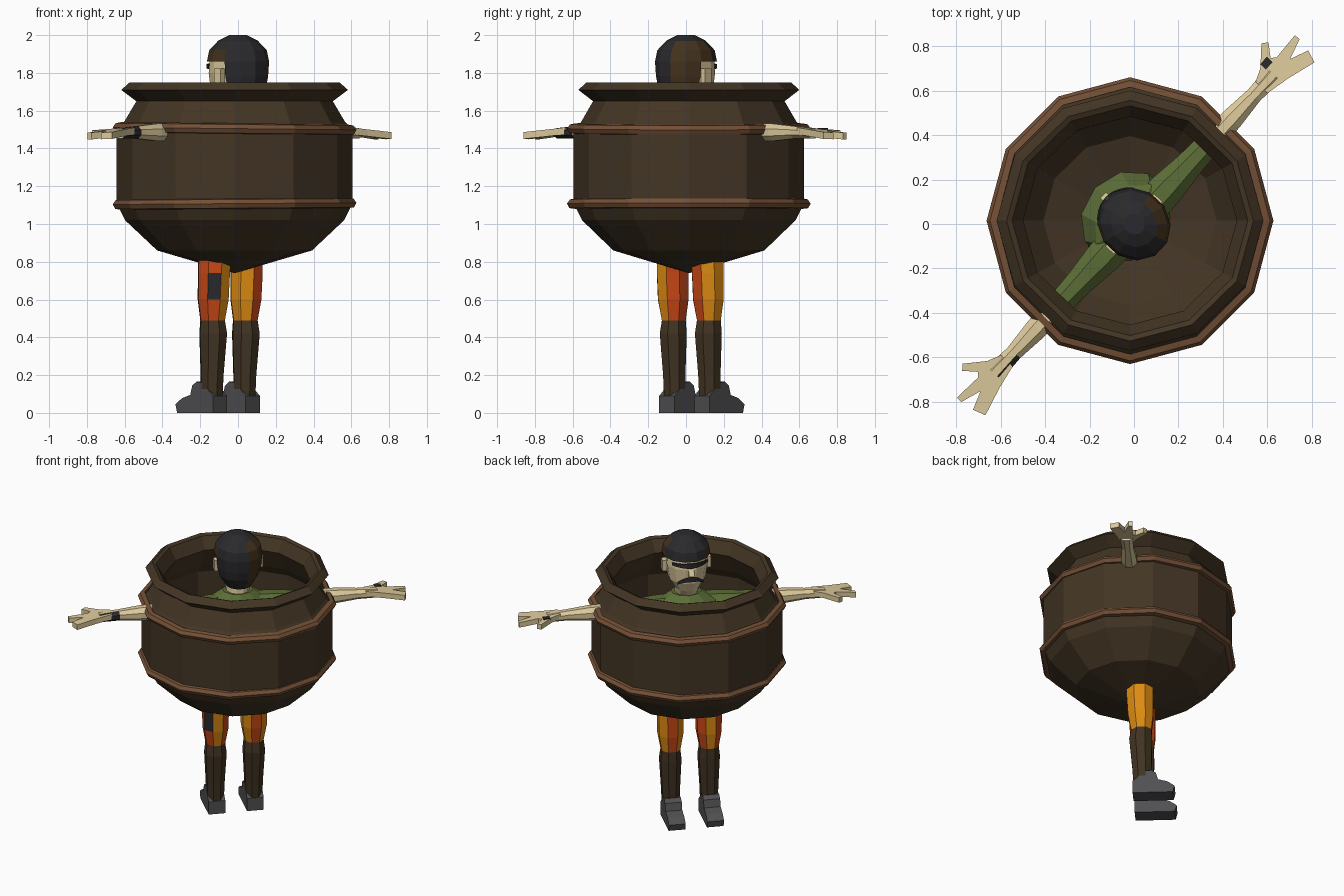
import bpy, bmesh, math
from mathutils import Matrix, Vector

if "Cube" in bpy.data.objects:
    bpy.data.objects.remove(bpy.data.objects["Cube"])

PI = math.pi


def material(name, r, g, b):
    m = bpy.data.materials.new(name)
    lin = [((c / 255 + 0.055) / 1.055) ** 2.4 for c in (r, g, b)]
    m.diffuse_color = (*lin, 1)
    m.use_nodes = True
    m.node_tree.nodes["Principled BSDF"].inputs["Base Color"].default_value = m.diffuse_color
    return m


WOOD = material("dark_wood", 67, 53, 36)
HOOP = material("hoop_brown", 116, 80, 54)
SKIN = material("skin", 222, 203, 157)
GREEN = material("shirt_green", 92, 110, 54)
BLACK = material("hair_black", 42, 42, 45)
BROWN = material("hair_brown", 68, 50, 30)
ORANGE = material("trouser_orange", 220, 138, 18)
RED = material("trouser_red", 200, 72, 22)
LEATHER = material("boot_leather", 64, 51, 34)
GREY = material("shoe_grey", 80, 80, 82)

# The figure stands diagonally: local x runs along the arms, local y is forward
BODY = Matrix.Rotation(math.radians(47), 4, 'Z')
POT = Matrix.Translation((-0.018, 0.015, 0))


def finish(name, bm, mats, rule=None, matrix=BODY):
    bmesh.ops.recalc_face_normals(bm, faces=bm.faces[:])
    if rule:
        for f in bm.faces:
            f.material_index = rule(f.normal, f.calc_center_median())
    bm.transform(matrix)
    me = bpy.data.meshes.new(name)
    bm.to_mesh(me)
    bm.free()
    for m in mats:
        me.materials.append(m)
    ob = bpy.data.objects.new(name, me)
    bpy.context.collection.objects.link(ob)
    return ob


def loft(rings, n=8, axis='z', phase=0.5, caps=True):
    """Rings are (t, radius a, radius b, centre a, centre b)."""
    bm = bmesh.new()
    loops = []
    for t, a, b, ca, cb in rings:
        loop = []
        for i in range(n):
            w = 2 * PI * (i + phase) / n
            p, q = ca + a * math.cos(w), cb + b * math.sin(w)
            loop.append(bm.verts.new((p, q, t) if axis == 'z' else (t, p, q)))
        loops.append(loop)
    for l0, l1 in zip(loops, loops[1:]):
        for i in range(n):
            j = (i + 1) % n
            bm.faces.new((l0[i], l0[j], l1[j], l1[i]))
    if caps:
        bm.faces.new(loops[0])
        bm.faces.new(loops[-1])
    return bm


def extrude(points, to3d, direction):
    bm = bmesh.new()
    f = bm.faces.new([bm.verts.new(to3d(p)) for p in points])
    new = bmesh.ops.extrude_face_region(bm, geom=[f])["geom"]
    bmesh.ops.translate(bm, vec=direction,
                        verts=[v for v in new if isinstance(v, bmesh.types.BMVert)])
    return bm


def box(loc, size):
    bm = bmesh.new()
    bmesh.ops.create_cube(bm, size=1, matrix=Matrix.Translation(loc) @ Matrix.Diagonal((*size, 1)))
    return bm


# Pot: outer wall, flared rim and inner wall as one turned profile
profile = [(0.002, 0.74), (0.41, 0.86), (0.58, 1.02), (0.625, 1.11), (0.625, 1.5),
           (0.585, 1.54), (0.52, 1.65), (0.6, 1.71), (0.555, 1.75), (0.53, 1.74),
           (0.48, 1.66), (0.55, 1.52), (0.59, 1.46), (0.59, 1.12), (0.39, 0.9), (0.002, 0.79)]
finish("pot", loft([(z, r, r * 0.975, 0, 0) for r, z in profile], 12, phase=0, caps=False),
       [WOOD], matrix=POT)

# Hoops: two slightly tilted bands
for label, z0, tilt in (("upper", 1.505, 0.6), ("lower", 1.108, -0.4)):
    section = [(0.6, -0.028), (0.632, -0.024), (0.645, 0.0), (0.63, 0.022), (0.6, 0.028), (0.6, -0.028)]
    bm = loft([(z, r, r, 0, 0) for r, z in section], 12, phase=0, caps=False)
    bmesh.ops.remove_doubles(bm, verts=bm.verts[:], dist=0.0001)
    finish(label + "_hoop", bm, [HOOP], matrix=POT @ Matrix.Translation((0, 0, z0))
           @ Matrix.Rotation(math.radians(tilt), 4, 'Y'))

# Torso and hips
finish("torso", loft([(0.95, 0.17, 0.15, 0, 0.05), (1.2, 0.2, 0.18, 0, 0.06),
                      (1.42, 0.22, 0.19, 0, 0.05), (1.53, 0.19, 0.14, 0, 0.02),
                      (1.59, 0.1, 0.09, 0, 0.01)], 10), [GREEN])
finish("hips", loft([(0.86, 0.15, 0.11, -0.01, 0.05), (0.97, 0.18, 0.15, 0, 0.05)], 10), [ORANGE])


# Trouser colours by the direction each face looks in
def right_trouser(n, c):
    return 1 if abs(n.y) > 0.8 else 0


def left_trouser(n, c):
    angle = math.degrees(math.atan2(n.y, n.x)) % 360
    if 0.6 < c.z < 0.74 and 190 < angle < 240:
        return 2
    return 0 if abs(n.y) > 0.8 else 1


for side, s in (("right", 1), ("left", -1)):
    # Legs, boots and shoes
    x = 0.127 * s - 0.012
    finish(side + "_trouser", loft([(0.47, 0.062, 0.068, x, 0.055), (0.6, 0.086, 0.088, x, 0.05),
                                    (0.74, 0.088, 0.092, x, 0.045), (0.95, 0.092, 0.1, x * 0.9, 0.045)],
                                   8), [ORANGE, RED, BLACK], right_trouser if s > 0 else left_trouser)
    finish(side + "_boot", loft([(0.08, 0.058, 0.062, x, 0.06), (0.2, 0.062, 0.066, x, 0.058),
                                 (0.42, 0.074, 0.08, x, 0.05), (0.5, 0.064, 0.07, x, 0.055)], 8), [LEATHER])
    sole = [(0.0, 0.0), (0.26, 0.0), (0.272, 0.045), (0.225, 0.078), (0.165, 0.095),
            (0.15, 0.145), (0.12, 0.165), (0.08, 0.16), (0.0, 0.09)]
    finish(side + "_shoe", extrude(sole, lambda p: (x - 0.055, p[0], p[1]), (0.11, 0, 0)), [GREY])

    # Sleeves and forearms
    finish(side + "_sleeve", loft([(s * 0.1, 0.09, 0.085, 0, 1.48), (s * 0.22, 0.085, 0.08, 0, 1.48),
                                   (s * 0.36, 0.068, 0.065, 0, 1.48), (s * 0.49, 0.06, 0.058, 0, 1.48)],
                                  8, 'x'), [GREEN])

    def arm_mark(n, c):
        return 1 if s < 0 and abs(c.x) > 0.78 and n.y < -0.5 else 0
    finish(side + "_forearm", loft([(s * 0.47, 0.052, 0.05, 0, 1.485), (s * 0.64, 0.055, 0.05, 0, 1.485),
                                    (s * 0.79, 0.04, 0.036, 0, 1.485), (s * 0.92, 0.046, 0.03, 0, 1.48)],
                                   8, 'x'), [SKIN, BLACK], arm_mark)

    # Flat hand with thumb, index finger and joined fingers
    hand = [(0.84, -0.038), (0.95, -0.06), (1.085, -0.098), (1.105, -0.04), (1.02, -0.008),
            (1.115, 0.022), (1.115, 0.05), (0.985, 0.042), (0.965, 0.06), (1.01, 0.115),
            (0.985, 0.135), (0.9, 0.062), (0.84, 0.036)]
    finish(side + "_hand", extrude(hand, lambda p: (s * p[0], p[1], 1.475 - 0.1 * (p[0] - 0.84)),
                                   (0, 0, 0.036)), [SKIN])

    # Ears
    finish(side + "_ear", box((s * 0.146, 0.0, 1.785), (0.03, 0.05, 0.075)), [SKIN])

# Dark mark on the right thumb base
finish("thumb_mark", box((0.935, 0.058, 1.503), (0.045, 0.035, 0.008)), [BLACK])

# Head and neck
finish("head", loft([(1.56, 0.075, 0.075, 0, 0.0), (1.635, 0.08, 0.1, 0, 0.03),
                     (1.7, 0.122, 0.135, 0, 0.02), (1.8, 0.138, 0.15, 0, 0.015),
                     (1.9, 0.135, 0.145, 0, 0.01), (1.97, 0.08, 0.09, 0, 0)], 12), [SKIN])

# Hair shell, cut open around the face
bm = loft([(1.64, 0.085, 0.09, 0, -0.02), (1.72, 0.135, 0.145, 0, -0.01), (1.78, 0.15, 0.168, 0, 0),
           (1.86, 0.157, 0.172, 0, 0), (1.92, 0.146, 0.158, 0, 0), (1.97, 0.1, 0.11, 0, 0),
           (2.0, 0.045, 0.05, 0, 0)], 12)
gone = [f for f in bm.faces if f.calc_center_median().z < 1.63 or len(f.verts) > 4 and
        f.calc_center_median().z < 1.7 or f.calc_center_median().z < 1.87 and
        f.calc_center_median().y > -0.06]
bmesh.ops.delete(bm, geom=gone, context='FACES')


def hair_colour(n, c):
    back_right = c.x > 0.03 and c.y < 0.06 and c.z < 1.95
    left_tuft = c.x < -0.09 and -0.05 < c.y < 0.09 and c.z < 1.93
    return 1 if back_right or left_tuft else 0


finish("hair", bm, [BLACK, BROWN], hair_colour)


# Painted face details: thin bands that wrap round the front of the head
def face_band(name, spread, z_mid, height, droop, rx, ry):
    bm = bmesh.new()
    pairs = []
    for i in range(-4, 5):
        k = i / 4
        w = PI / 2 + k * math.radians(spread)
        z = z_mid - droop * k * k
        h = height * (1 - 0.5 * abs(k))
        pairs.append([bm.verts.new((rx * math.cos(w), 0.015 + ry * math.sin(w), z + d * h / 2))
                      for d in (-1, 1)])
    for p, q in zip(pairs, pairs[1:]):
        bm.faces.new((p[0], q[0], q[1], p[1]))
    ob = finish(name, bm, [BLACK])
    mod = ob.modifiers.new("thickness", 'SOLIDIFY')
    mod.thickness = 0.008
    mod.offset = 0


face_band("eye_band", 52, 1.835, 0.036, 0.0, 0.144, 0.157)
face_band("moustache", 38, 1.735, 0.034, 0.032, 0.136, 0.15)

# Nose
finish("nose", extrude([(0.145, 1.83), (0.19, 1.765), (0.145, 1.755)],
                       lambda p: (-0.018, p[0], p[1]), (0.036, 0, 0)), [SKIN])
